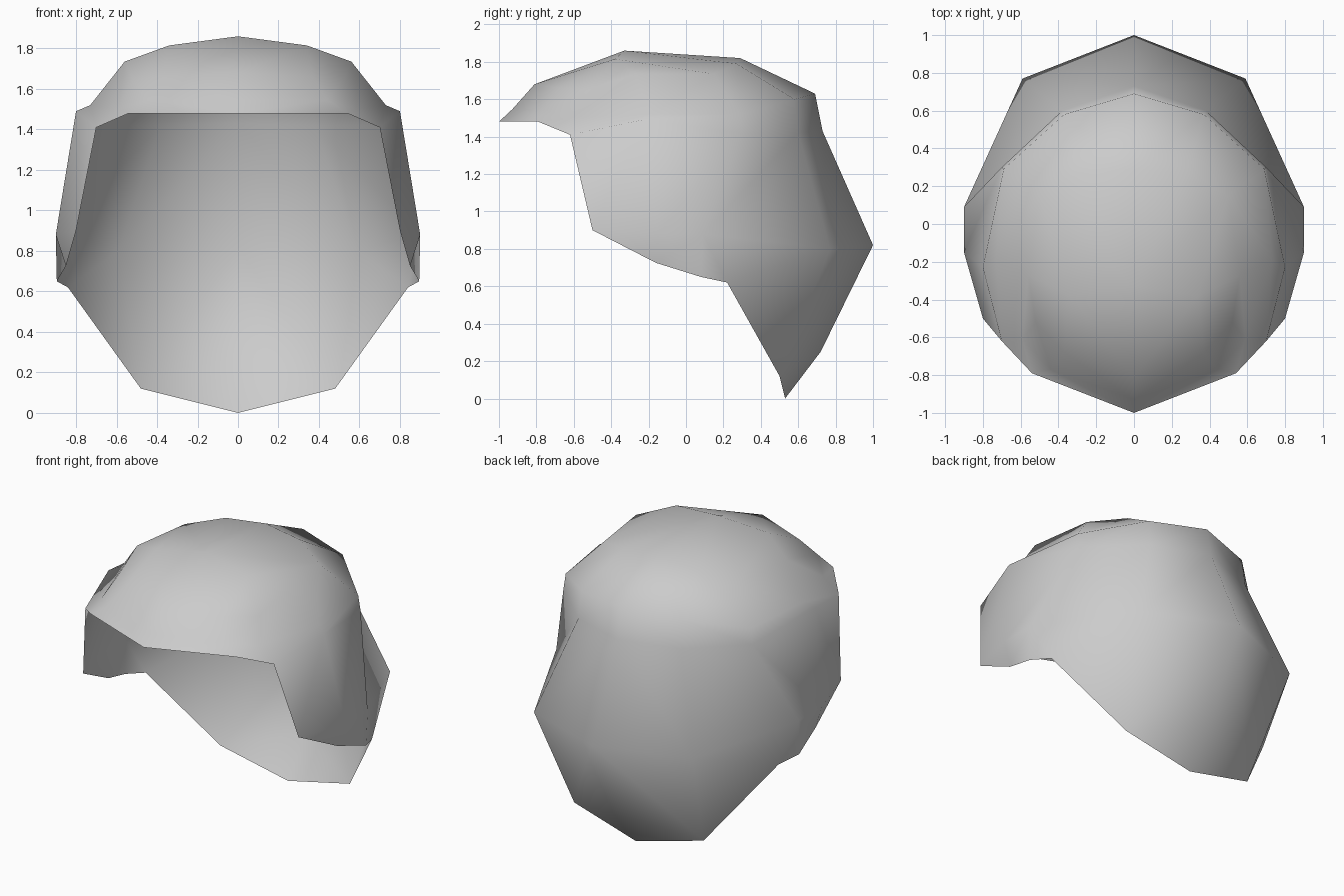
import bpy

if "Cube" in bpy.data.objects:
    bpy.data.objects.remove(bpy.data.objects["Cube"])

mesh = bpy.data.meshes.new("hair_cap")
cap = bpy.data.objects.new("hair_cap", mesh)
bpy.context.collection.objects.link(cap)

points, index, faces = [], {}, []


def vert(p):
    if p not in index:
        index[p] = len(points)
        points.append(p)
    return index[p]


def face(*corners):
    ids = list(dict.fromkeys(vert(p) for p in corners))
    if len(ids) > 2:
        faces.append(ids)


def loft(lower, upper):
    """Skin between two rows that run from the front round the right to the back."""
    for i in range(len(lower) - 1):
        face(lower[i], lower[i + 1], upper[i + 1], upper[i])


# Brim edge, continuing round as the top of the back wall
brim = [(0, -1, 1.48), (.54, -.79, 1.48), (.70, -.62, 1.41), (.80, -.23, 1.49),
        (.70, .30, 1.42), (.38, .60, 1.42), (0, .73, 1.43)]
# Crease where the dome meets the brim
crease = [(0, -.93, 1.545), (.44, -.77, 1.545), (.59, -.61, 1.50), (.73, -.19, 1.52),
          (.69, .29, 1.52), (.37, .58, 1.60), (0, .69, 1.63)]
# Upper dome
dome = [(0, -.81, 1.68), (.37, -.68, 1.66), (.52, -.52, 1.65), (.56, -.27, 1.735),
        (.50, .15, 1.735), (.28, .27, 1.79), (0, .29, 1.82)]
crown, shoulder = (0, -.33, 1.86), (.34, -.38, 1.815)

loft(brim, crease)
loft(crease, dome)
loft(dome, [shoulder] * 5 + [crown] * 2)
face(dome[0], shoulder, crown)

# Side and back wall, widest row
temple, side, ear = (.80, -.50, .90), (.90, -.15, .88), (.90, .09, .88)
back_side, back = (.59, .77, .80), (0, 1, .82)
loft([temple, side, ear, back_side, back], brim[2:])

# Lower wall and nape
nape_side, nape = (.48, .50, .12), (0, .72, .25)
loft([temple, (.85, -.16, .725), (.895, .08, .65), (.84, .22, .62), nape_side, nape],
     [temple, side, ear, ear, back_side, back])
face(nape_side, (0, .53, 0), nape)

mesh.from_pydata(points, [], faces)
mesh.polygons.foreach_set("use_smooth", [True] * len(mesh.polygons))

# Left half
mirror = cap.modifiers.new("mirror", 'MIRROR')
mirror.use_axis[0] = True
mirror.merge_threshold = 0.001

grey = bpy.data.materials.new("mid_grey")
grey.diffuse_color = (.6, .6, .6, 1)
grey.use_nodes = True
grey.node_tree.nodes["Principled BSDF"].inputs["Base Color"].default_value = grey.diffuse_color
mesh.materials.append(grey)
